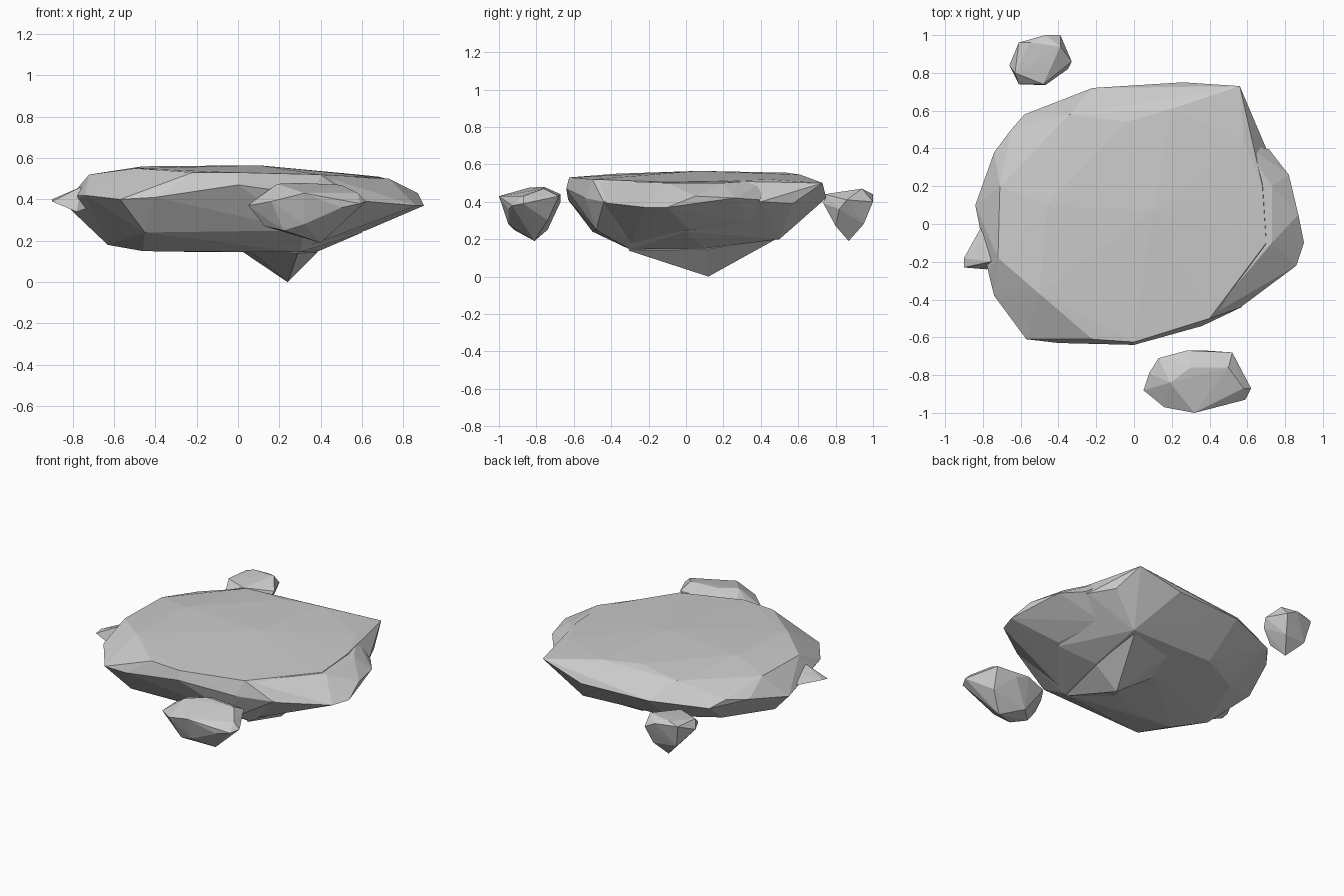
import bpy, bmesh


def hull_rock(name, points):
    """Faceted rock: convex hull over a few corner points."""
    bm = bmesh.new()
    for p in points:
        bm.verts.new(p)
    result = bmesh.ops.convex_hull(bm, input=bm.verts)
    unused = {g for g in result["geom_interior"] + result["geom_unused"]
              if isinstance(g, bmesh.types.BMVert)}
    bmesh.ops.delete(bm, geom=list(unused), context="VERTS")
    bmesh.ops.recalc_face_normals(bm, faces=bm.faces)
    mesh = bpy.data.meshes.new(name)
    bm.to_mesh(mesh)
    bm.free()
    obj = bpy.data.objects.new(name, mesh)
    bpy.context.collection.objects.link(obj)
    return obj


def merge(base, part):
    """Boolean-union a part into the base rock."""
    mod = base.modifiers.new("join", "BOOLEAN")
    mod.operation = "UNION"
    mod.solver = "EXACT"
    mod.object = part
    bpy.context.view_layer.objects.active = base
    bpy.ops.object.modifier_apply(modifier=mod.name)
    bpy.data.objects.remove(part)


# Main slab: rim, flat top and underside corners
rim = [(.70, .40, .40), (.62, .57, .39), (.56, .73, .50), (.26, .75, .42),
       (-.03, .72, .42), (-.22, .72, .42), (-.42, .62, .42), (-.58, .58, .41),
       (-.65, .50, .46), (-.74, .38, .44), (-.84, .10, .38), (-.80, 0, .42),
       (-.77, -.26, .42), (-.74, -.38, .42), (-.57, -.61, .40),
       (-.40, -.63, .41), (0, -.64, .47), (.36, -.54, .42), (.57, -.44, .40)]
top = [(-.50, -.37, .55), (-.22, -.61, .53), (0, -.625, .53), (.40, -.50, .52),
       (.70, -.10, .505), (.68, .20, .51), (.58, .44, .52), (.20, .61, .545),
       (-.04, .54, .555), (-.34, .58, .535), (-.71, .20, .52), (-.46, .10, .56),
       (-.72, -.18, .52), (.10, .07, .565)]
under = [(-.63, -.05, .18), (-.46, -.20, .15), (-.15, -.20, .145),
         (0, .20, .16), (.30, -.30, .145), (.39, .10, .15), (.60, 0, .24),
         (.42, .50, .20), (.32, -.48, .25), (-.45, -.50, .24),
         (-.20, .48, .22), (-.50, .32, .23)]
island = hull_rock("floating_island", rim + top + under)

# Bulge on the right, leaving the shallow notch behind it
merge(island, hull_rock("right_bulge", [
    (.90, -.10, .37), (.87, .05, .43), (.86, -.22, .37), (.82, .26, .42),
    (.715, .395, .41), (.73, -.10, .50), (.73, .20, .50), (.58, .43, .515),
    (.40, -.49, .515), (.565, -.44, .395), (.72, .05, .31), (.62, .02, .25),
    (.30, -.30, .16), (.55, .35, .28), (.20, .10, .40)]))

# Pointed keel underneath
merge(island, hull_rock("keel", [
    (.24, .12, 0), (.29, -.31, .14), (.385, .10, .145), (.01, .18, .155),
    (.06, .40, .20), (.40, .49, .205), (.20, .10, .35), (.05, -.15, .16)]))

# Small ledge sticking out on the left
merge(island, hull_rock("left_ledge", [
    (-.90, -.18, .40), (-.90, -.23, .39), (-.78, -.24, .34), (-.80, 0, .40),
    (-.76, -.20, .46), (-.80, -.10, .43), (-.60, -.10, .40)]))

# Loose rock in front
hull_rock("front_rock", [
    (.05, -.88, .37), (.08, -.79, .40), (.13, -.71, .42), (.28, -.67, .44),
    (.38, -.67, .40), (.52, -.68, .43), (.62, -.87, .39), (.59, -.93, .38),
    (.50, -.95, .36), (.32, -1.0, .43), (.16, -.97, .39), (.19, -.84, .475),
    (.30, -.76, .48), (.50, -.76, .47), (.58, -.87, .43), (.40, -.81, .19),
    (.13, -.86, .27), (.22, -.92, .25), (.32, -.95, .28), (.25, -.74, .25),
    (.50, -.74, .30)])

# Loose rock behind
hull_rock("back_rock", [
    (-.66, .84, .39), (-.63, .80, .42), (-.61, .96, .44), (-.47, 1.0, .44),
    (-.39, 1.0, .40), (-.33, .86, .41), (-.35, .82, .36), (-.47, .735, .39),
    (-.61, .74, .39), (-.63, .80, .44), (-.39, .94, .47), (-.55, .96, .46),
    (-.48, .74, .44), (-.48, .87, .19), (-.56, .79, .30), (-.42, .80, .27),
    (-.42, .95, .28), (-.58, .93, .29)])
